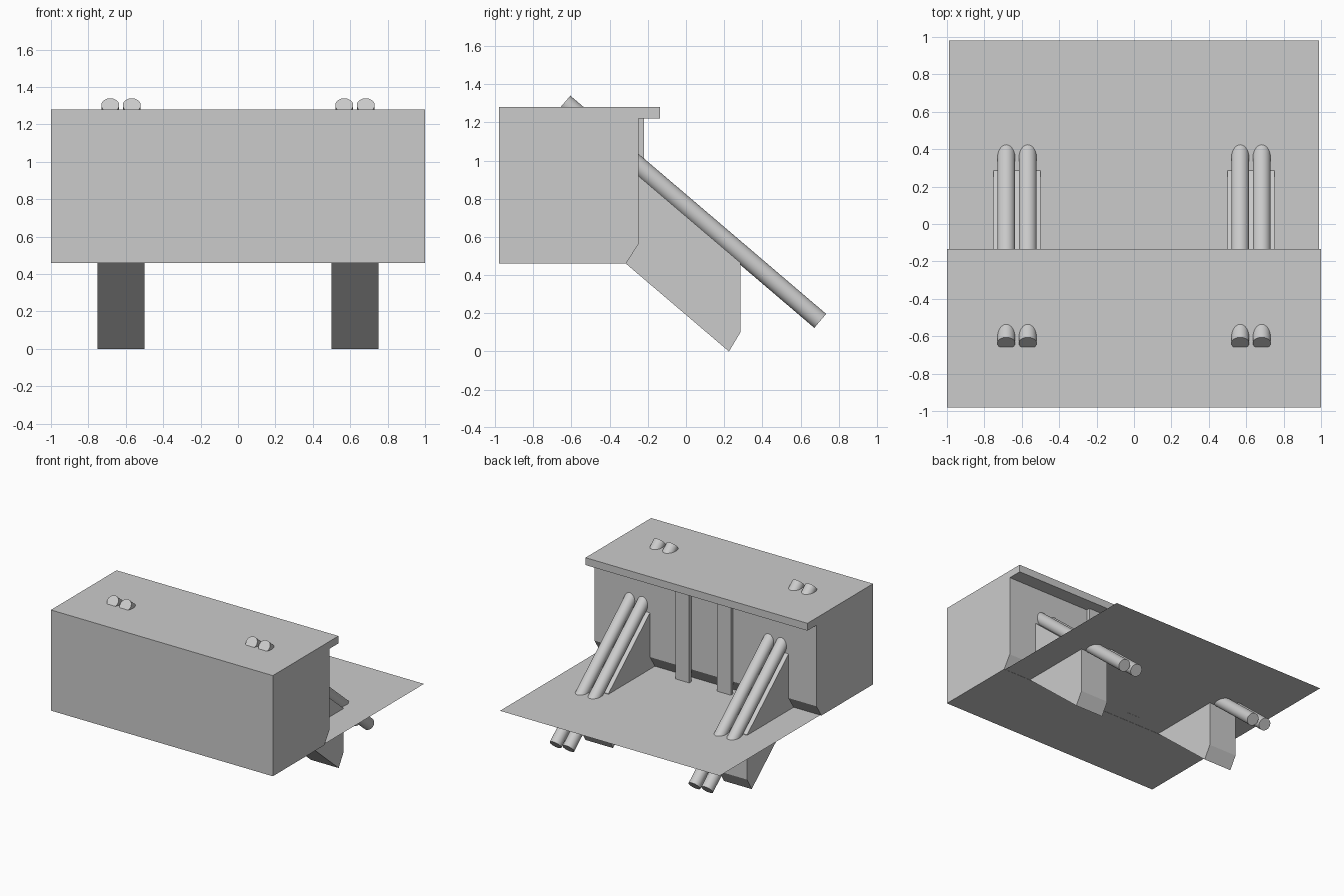
import bpy, bmesh
from mathutils import Vector

if "Cube" in bpy.data.objects:
    bpy.data.objects.remove(bpy.data.objects["Cube"])


def extrude_profile(name, points, x0, x1):
    """Solid made from a (y, z) side profile stretched along x."""
    bm = bmesh.new()
    face = bm.faces.new([bm.verts.new((x0, y, z)) for y, z in points])
    ext = bmesh.ops.extrude_face_region(bm, geom=[face])
    moved = [v for v in ext["geom"] if isinstance(v, bmesh.types.BMVert)]
    bmesh.ops.translate(bm, verts=moved, vec=(x1 - x0, 0, 0))
    bmesh.ops.recalc_face_normals(bm, faces=bm.faces)
    mesh = bpy.data.meshes.new(name)
    bm.to_mesh(mesh)
    bm.free()
    obj = bpy.data.objects.new(name, mesh)
    bpy.context.collection.objects.link(obj)
    return obj


def rod(name, a, b, radius):
    """Smooth round rod between two points."""
    a, b = Vector(a), Vector(b)
    bpy.ops.mesh.primitive_cylinder_add(vertices=32, radius=radius,
                                        depth=(b - a).length, location=(a + b) / 2)
    obj = bpy.context.object
    obj.name = name
    obj.rotation_euler = (b - a).to_track_quat('Z', 'Y').to_euler()
    bpy.ops.object.shade_smooth_by_angle()


# Main block with overhanging top and chamfered lower back edge
extrude_profile("block", [(-0.98, 0.46), (-0.315, 0.46), (-0.25, 0.56), (-0.25, 1.22),
                          (-0.135, 1.22), (-0.135, 1.28), (-0.98, 1.28)], -1, 1)

# Thin deck sheet behind the block
bpy.ops.mesh.primitive_plane_add(size=1, location=(0, 0.3325, 0.461))
deck = bpy.context.object
deck.name = "deck"
deck.scale = (1.98, 1.295, 1)

# Angled supports, rods and wall posts on both sides
brace = [(-0.25, 0.92), (0.285, 0.465), (0.285, 0.1), (0.225, 0),
         (-0.315, 0.46), (-0.25, 0.56)]
post = [(-0.25, 0.46), (-0.22, 0.46), (-0.22, 1.22), (-0.25, 1.22)]
for side, s in (("left", -1), ("right", 1)):
    extrude_profile(side + "_brace", brace, s * 0.5, s * 0.75)
    extrude_profile(side + "_post", post, s * 0.125, s * 0.25)
    for label, x in (("inner", 0.568), ("outer", 0.683)):
        rod(f"{side}_{label}_rod", (s * x, 0.703, 0.16), (s * x, -0.637, 1.303), 0.048)
